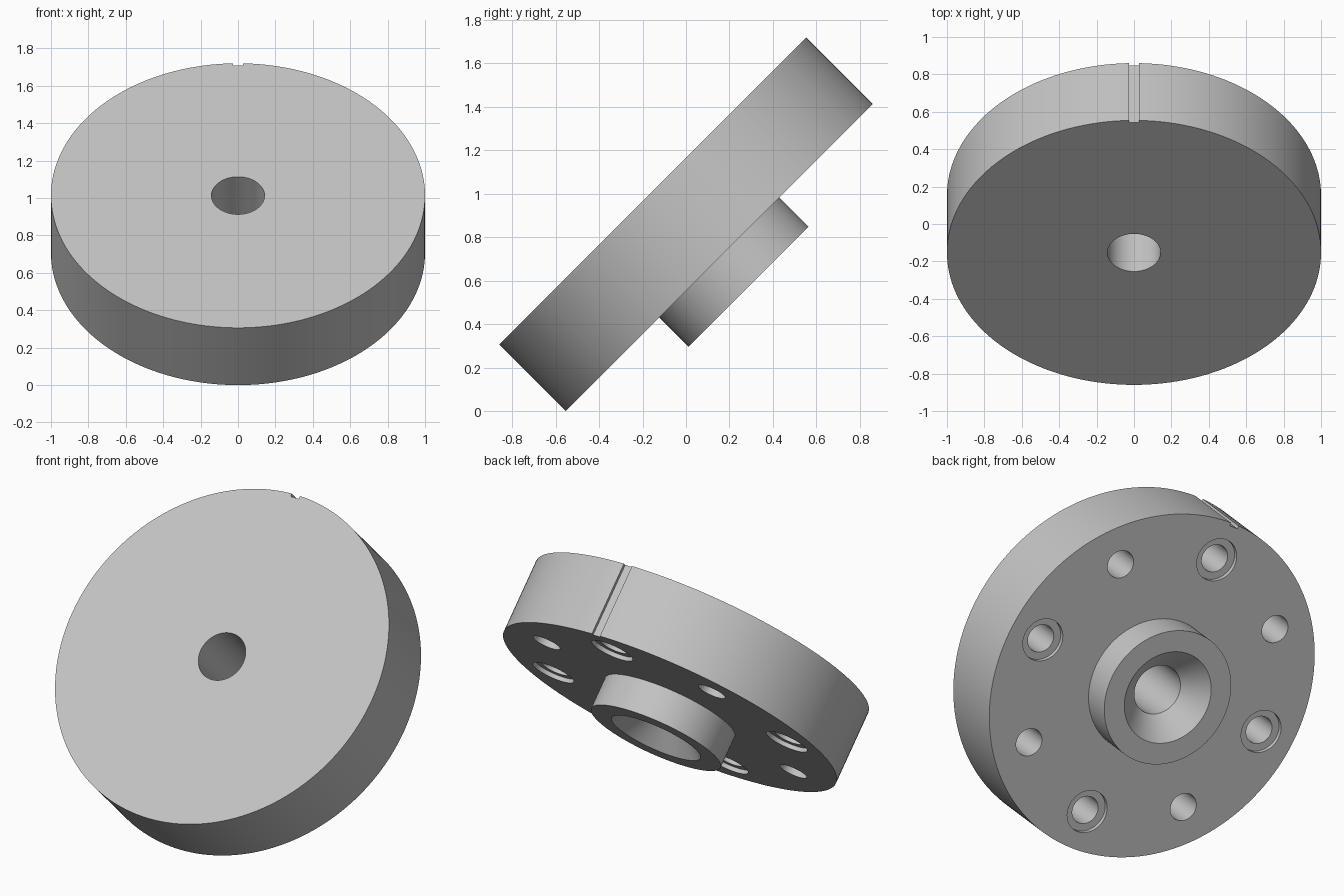
import bpy, bmesh, math
from mathutils import Matrix, Vector

cube = bpy.data.objects.get("Cube")
if cube:
    bpy.data.objects.remove(cube)

THICK, HUB, BORE = 0.433, 0.19, 0.142
HOLE_RING, HOLE_R, HOLE_DEPTH = 0.78, 0.08, 0.32
NOTCH_W, NOTCH_D = 0.054, 0.018

steel = bpy.data.materials.new("plain grey steel")
steel.use_nodes = True
GREY = (0.55, 0.55, 0.55, 1)
steel.diffuse_color = GREY
steel.node_tree.nodes["Principled BSDF"].inputs["Base Color"].default_value = GREY


def add_object(name, bm):
    mesh = bpy.data.meshes.new(name)
    bmesh.ops.recalc_face_normals(bm, faces=bm.faces)
    bm.to_mesh(mesh)
    bm.free()
    obj = bpy.data.objects.new(name, mesh)
    bpy.context.collection.objects.link(obj)
    return obj


def lathe(name, profile, steps=160):
    """Turn a closed (radius, height) outline about the z axis."""
    bm = bmesh.new()
    verts = [bm.verts.new((r, 0, z)) for r, z in profile]
    edges = [bm.edges.new((verts[i - 1], verts[i])) for i in range(len(verts))]
    bmesh.ops.spin(bm, geom=verts + edges, cent=(0, 0, 0), axis=(0, 0, 1),
                   angle=math.tau, steps=steps, use_merge=True)
    bmesh.ops.remove_doubles(bm, verts=bm.verts, dist=1e-5)
    return add_object(name, bm)


def drill(bm, radius, depth, x, y):
    """Add a cylinder that sinks into the back face by the given depth."""
    over = 0.05
    bmesh.ops.create_cone(
        bm, cap_ends=True, segments=48, radius1=radius, radius2=radius, depth=depth + over,
        matrix=Matrix.Translation((x, y, -THICK + (depth - over) / 2)))


def cut(target, cutter):
    mod = target.modifiers.new(cutter.name, "BOOLEAN")
    mod.operation, mod.solver, mod.object = "DIFFERENCE", "EXACT", cutter
    cutter.hide_render = True
    bpy.context.view_layer.objects.active = target
    bpy.ops.object.modifier_apply(modifier=mod.name)
    bpy.data.objects.remove(cutter)


# Disc, hub and countersunk bore in one turned outline
end = -THICK - HUB
flange = lathe("flange_disc", [
    (BORE, 0), (1, 0), (1, -THICK), (0.39, -THICK), (0.39, end),
    (0.267, end), (BORE, end + 0.125)])

# Eight blind holes, every other one with a shallow counterbore
holes, counterbores = bmesh.new(), bmesh.new()
for i in range(8):
    a = i * math.tau / 8
    x, y = HOLE_RING * math.cos(a), HOLE_RING * math.sin(a)
    drill(holes, HOLE_R, HOLE_DEPTH, x, y)
    if i % 2 == 0:
        drill(counterbores, 0.123, 0.025, x, y)
cut(flange, add_object("counterbore_cutter", counterbores))
cut(flange, add_object("hole_cutter", holes))

# Keying notch across the rim
notch = bmesh.new()
bmesh.ops.create_cube(notch, size=1, matrix=Matrix.Translation((0, 1.05 - NOTCH_D, -THICK / 2))
                      @ Matrix.Diagonal((NOTCH_W, 0.1, 1, 1)))
cut(flange, add_object("notch_cutter", notch))

# Finish, shade and tilt
flange.data.materials.clear()
flange.data.materials.append(steel)
flange.rotation_euler.x = math.radians(45)
flange.location = Vector((0, -0.153, 1.013))
bpy.ops.object.select_all(action="DESELECT")
flange.select_set(True)
bpy.context.view_layer.objects.active = flange
bpy.ops.object.shade_smooth_by_angle(angle=math.radians(25))
